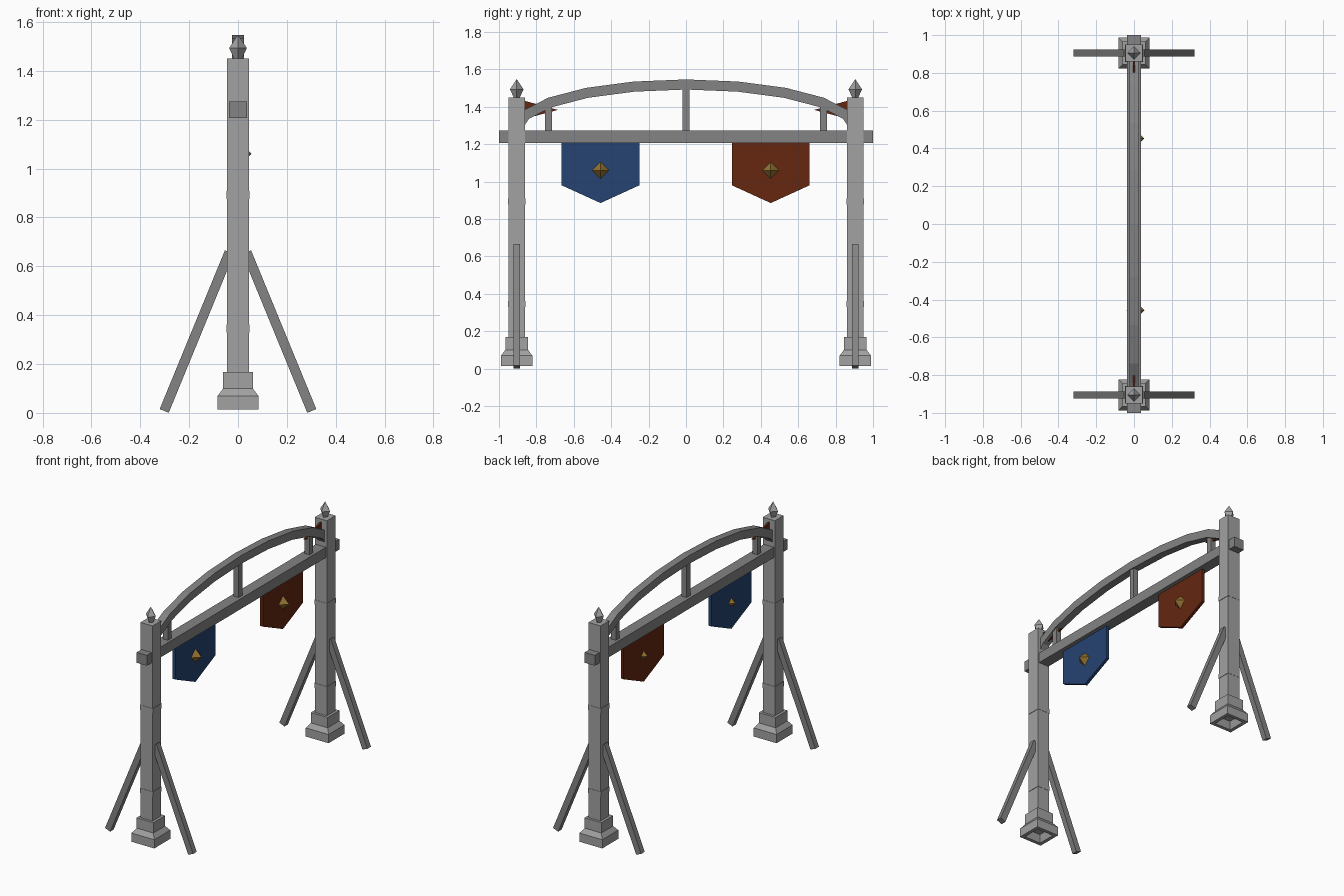
import bpy, math
from mathutils import Vector

if "Cube" in bpy.data.objects:
    bpy.data.objects.remove(bpy.data.objects["Cube"])


def material(name, rgb):
    m = bpy.data.materials.new(name)
    m.diffuse_color = (*rgb, 1)
    m.use_nodes = True
    m.node_tree.nodes["Principled BSDF"].inputs["Base Color"].default_value = m.diffuse_color
    return m


POST = material("light_grey", (0.36, 0.36, 0.36))
BEAM = material("mid_grey", (0.23, 0.23, 0.23))
BLUE = material("banner_blue", (0.019, 0.056, 0.165))
RED = material("banner_red", (0.13, 0.02, 0.005))
GOLD = material("gold", (0.28, 0.16, 0.03))


def make(name, verts, faces, mat):
    me = bpy.data.meshes.new(name)
    me.from_pydata([tuple(v) for v in verts], [], faces)
    me.materials.append(mat)
    ob = bpy.data.objects.new(name, me)
    bpy.context.collection.objects.link(ob)
    return ob


def loft(name, rings, mat):
    """Join four-sided rings and cap both ends."""
    verts = [v for r in rings for v in r]
    faces = [(3, 2, 1, 0)]
    for k in range(len(rings) - 1):
        a, b = 4 * k, 4 * k + 4
        faces += [(a + i, a + (i + 1) % 4, b + (i + 1) % 4, b + i) for i in range(4)]
    n = 4 * (len(rings) - 1)
    faces.append((n, n + 1, n + 2, n + 3))
    return make(name, verts, faces, mat)


def square(y, half, z):
    return [(-half, y - half, z), (half, y - half, z),
            (half, y + half, z), (-half, y + half, z)]


def box(name, lo, hi, mat):
    rings = [[(lo[0], lo[1], z), (hi[0], lo[1], z), (hi[0], hi[1], z), (lo[0], hi[1], z)]
             for z in (lo[2], hi[2])]
    return loft(name, rings, mat)


def plate(name, outline, half, mat):
    """Thin sheet in the yz plane, outline counter-clockwise seen from +x."""
    n = len(outline)
    verts = [(x, y, z) for x in (-half, half) for y, z in outline]
    faces = [tuple(reversed(range(n))), tuple(range(n, 2 * n))]
    faces += [(i, (i + 1) % n, n + (i + 1) % n, n + i) for i in range(n)]
    return make(name, verts, faces, mat)


def gem(name, c, r, up, down, mat):
    """Octahedron with separate upper and lower heights."""
    x, y, z = c
    verts = [(x + r, y, z), (x, y + r, z), (x - r, y, z), (x, y - r, z),
             (x, y, z + up), (x, y, z - down)]
    faces = [(i, (i + 1) % 4, 4) for i in range(4)]
    faces += [((i + 1) % 4, i, 5) for i in range(4)]
    return make(name, verts, faces, mat)


def brace(name, y, s):
    """Slanted square bar leaning on a post."""
    bottom, top = Vector((s * 0.302, y, 0.008)), Vector((s * 0.035, y, 0.658))
    d = (top - bottom).normalized()
    u = Vector((0, 0.018, 0))
    v = d.cross(Vector((0, 1, 0))) * 0.02
    rings = [[p - v - u, p - v + u, p + v + u, p + v - u] for p in (bottom, top)]
    ob = loft(name, rings, BEAM)
    return ob


# posts with bases, collars, finials, braces and small pennants
for side, s in (("front", -1), ("back", 1)):
    y = 0.905 * s
    box(side + "_post", (-0.044, y - 0.045, 0.06), (0.044, y + 0.045, 1.45), POST)
    profile = [(0.045, 0.06), (0.06, 0.013), (0.083, 0.013), (0.083, 0.07),
               (0.061, 0.1), (0.061, 0.168)]
    loft(side + "_base", [square(y, h, z) for h, z in profile], POST)
    for i, z in enumerate((0.345, 0.892)):
        loft(f"{side}_collar_{i}", [square(y, 0.0465, z - 0.016),
                                    square(y, 0.0465, z + 0.016)], POST)
    gem(side + "_finial", (0, y, 1.493), 0.036, 0.055, 0.08, POST)
    for t in (-1, 1):
        brace(f"{side}_brace_{'left' if t < 0 else 'right'}", y, t)
    tri = [(s * 0.865, 1.335), (s * 0.865, 1.432), (s * 0.685, 1.383)]
    plate(side + "_pennant", tri if s > 0 else tri[::-1], 0.005, RED)

# crossbeam
box("crossbeam", (-0.037, -1, 1.206), (0.037, 1, 1.274), BEAM)

# arched rail swept along a half ellipse
rings = []
for k in range(11):
    a = math.radians(-90 + 18 * k)
    p = Vector((0, 0.9 * math.sin(a), 1.285 + 0.234 * math.cos(a)))
    n = Vector((0, 0.234 * math.sin(a), 0.9 * math.cos(a))).normalized() * 0.027
    w = Vector((0.025, 0, 0))
    rings.append([p - w - n, p + w - n, p + w + n, p - w + n])
loft("arched_rail", [[r[i] for i in (3, 2, 1, 0)] for r in rings], BEAM)

# struts between beam and arch
for i, (y, top) in enumerate(((-0.735, 1.415), (0, 1.51), (0.735, 1.415))):
    box(f"strut_{i}", (-0.018, y - 0.019, 1.26), (0.018, y + 0.019, top), BEAM)

# hanging banners with gold studs
for name, y, mat in (("blue", -0.457, BLUE), ("red", 0.453, RED)):
    w = 0.208
    plate(name + "_banner", [(y - w, 1.22), (y - w, 0.98), (y, 0.885),
                             (y + w, 0.98), (y + w, 1.22)], 0.01, mat)
    gem(name + "_banner_stud", (0.008, y, 1.06), 0.047, 0.047, 0.047, GOLD)

# make all surfaces face outward
import bmesh
for ob in bpy.context.collection.objects:
    bm = bmesh.new()
    bm.from_mesh(ob.data)
    bmesh.ops.recalc_face_normals(bm, faces=bm.faces)
    bm.to_mesh(ob.data)
    bm.free()
